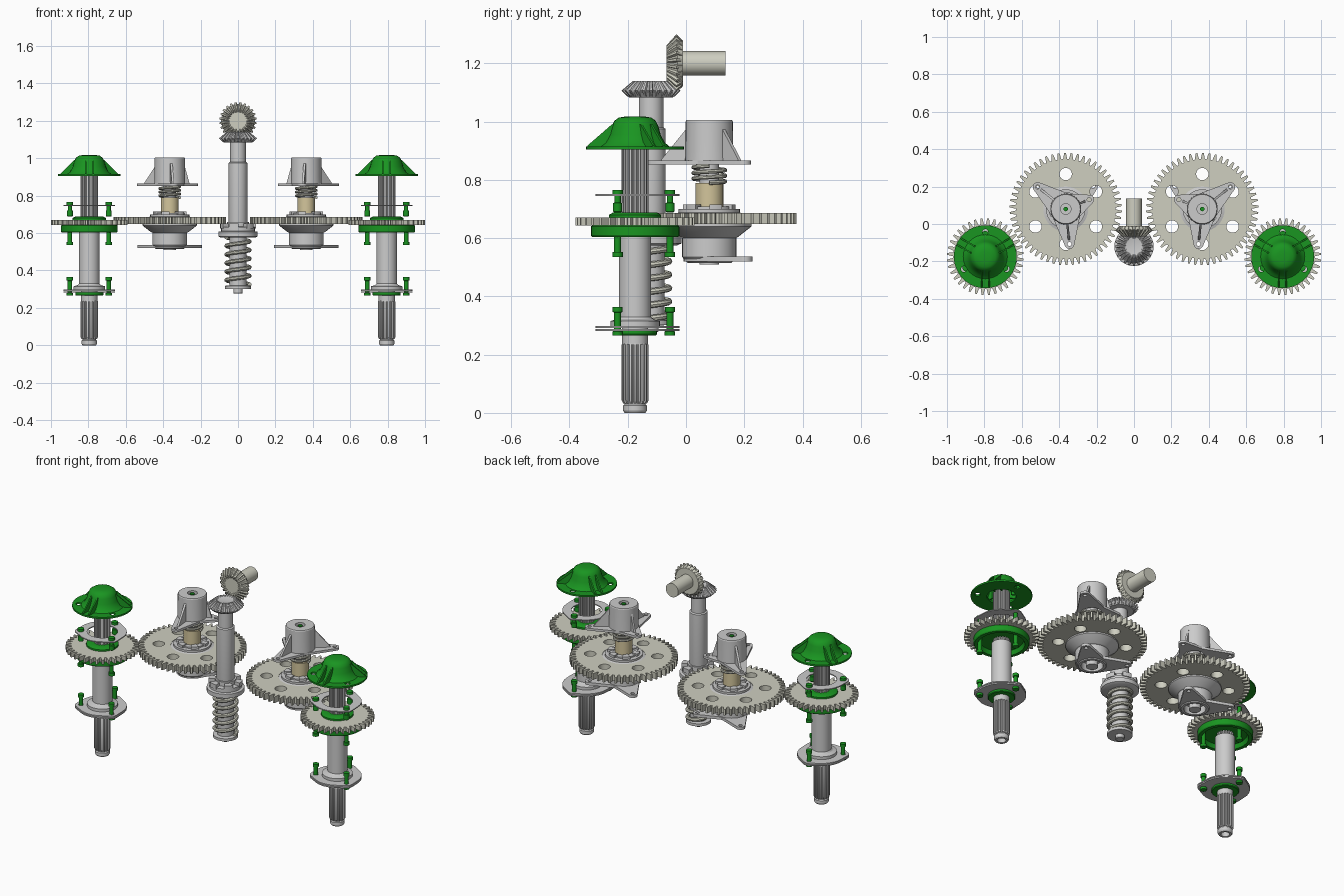
import bpy, bmesh, math
from math import sin, cos, pi, radians
from mathutils import Vector
from mathutils.geometry import convex_hull_2d

if "Cube" in bpy.data.objects:
    bpy.data.objects.remove(bpy.data.objects["Cube"])


def material(name, col):
    m = bpy.data.materials.new(name)
    m.diffuse_color = (*col, 1)
    m.use_nodes = True
    m.node_tree.nodes["Principled BSDF"].inputs["Base Color"].default_value = m.diffuse_color
    return m


GREEN = material("green", (0.01, 0.30, 0.015))
CREAM = material("cream", (0.62, 0.62, 0.53))
TAN = material("tan", (0.65, 0.56, 0.33))
origin = Vector((0, 0, 0))       # where the current assembly stands


def add(name, mesh, mat=None, rot=(0, 0, 0), offset=(0, 0, 0)):
    ob = bpy.data.objects.new(name, mesh)
    ob.location = origin + Vector(offset)
    ob.rotation_euler = rot
    mesh.materials.clear()
    if mat:
        mesh.materials.append(mat)
    bpy.context.collection.objects.link(ob)
    return ob


def circle(r, cx=0, cy=0, n=32):
    return [(cx + r * cos(2 * pi * i / n), cy + r * sin(2 * pi * i / n)) for i in range(n)]


def toothed(r, root, n, phase=0.0, tip=0.28, base=0.7):
    # outline with a tooth centred on the phase angle
    pts = []
    for i in range(n):
        for rad, f in ((root, -base / 2), (r, -tip / 2), (r, tip / 2), (root, base / 2)):
            a = phase + 2 * pi * (i + f) / n
            pts.append((rad * cos(a), rad * sin(a)))
    return pts


def sector(r0, r1, a0, a1, n=6):
    angs = [a0 + (a1 - a0) * i / n for i in range(n + 1)]
    return [(r1 * cos(a), r1 * sin(a)) for a in angs] + [(r0 * cos(a), r0 * sin(a)) for a in reversed(angs)]


def hull(*loops):
    pts = [p for l in loops for p in l]
    return [pts[i] for i in convex_hull_2d(pts)]


def loft(name, stages, outline=None, mat=None, **kw):
    # outline scaled by r at each (r, z), capped at both ends
    outline = outline or circle(1)
    bm = bmesh.new()
    rings = [[bm.verts.new((x * r, y * r, z)) for x, y in outline] for r, z in stages]
    n = len(outline)
    for a, b in zip(rings, rings[1:]):
        for i in range(n):
            bm.faces.new((a[i], a[(i + 1) % n], b[(i + 1) % n], b[i]))
    bm.faces.new(rings[0][::-1])
    bm.faces.new(rings[-1])
    bmesh.ops.recalc_face_normals(bm, faces=bm.faces)
    me = bpy.data.meshes.new(name)
    bm.to_mesh(me)
    bm.free()
    return add(name, me, mat, **kw)


def curve_mesh(cu):
    tmp = bpy.data.objects.new("tmp", cu)
    bpy.context.collection.objects.link(tmp)
    dg = bpy.context.evaluated_depsgraph_get()
    me = bpy.data.meshes.new_from_object(tmp.evaluated_get(dg))
    bpy.data.objects.remove(tmp)
    return me


def poly(cu, pts, cyclic):
    sp = cu.splines.new('POLY')
    sp.points.add(len(pts) - 1)
    for p, q in zip(sp.points, pts):
        p.co = (q[0], q[1], q[2] if len(q) > 2 else 0, 1)
    sp.use_cyclic_u = cyclic


def plate(name, loops, z0, z1, mat=None):
    # first loop is the outline, further loops are holes
    cu = bpy.data.curves.new(name, 'CURVE')
    cu.dimensions = '2D'
    cu.fill_mode = 'BOTH'
    cu.extrude = (z1 - z0) / 2
    for l in loops:
        poly(cu, l, True)
    return add(name, curve_mesh(cu), mat, offset=(0, 0, (z0 + z1) / 2))


def spring(name, r, wire, z0, z1, turns):
    cu = bpy.data.curves.new(name, 'CURVE')
    cu.dimensions = '3D'
    cu.bevel_depth = wire
    cu.bevel_resolution = 2
    cu.use_fill_caps = True
    n = int(turns * 24)
    poly(cu, [(r * cos(2 * pi * i / 24), r * sin(2 * pi * i / 24), z0 + (z1 - z0) * i / n)
              for i in range(n + 1)], False)
    add(name, curve_mesh(cu), CREAM)


def rib(name, ang, pts, side=0.0, t=0.006, mat=None):
    # thin gusset, profile pts are (radius, z)
    u, v = Vector((cos(ang), sin(ang), 0)), Vector((-sin(ang), cos(ang), 0))
    bm = bmesh.new()
    f = bm.faces.new([bm.verts.new(u * r + v * (side - t) + Vector((0, 0, z))) for r, z in pts])
    ex = bmesh.ops.extrude_face_region(bm, geom=[f])
    bmesh.ops.translate(bm, vec=v * 2 * t, verts=[e for e in ex['geom'] if isinstance(e, bmesh.types.BMVert)])
    bmesh.ops.recalc_face_normals(bm, faces=bm.faces)
    me = bpy.data.meshes.new(name)
    bm.to_mesh(me)
    bm.free()
    add(name, me, mat)


BOLTS = [(0.12 * cos(radians(a)), 0.12 * sin(radians(a))) for a in (90, 210, 330)]


def bolts(name, stages):
    for x, y in BOLTS:
        loft(name, stages, circle(1, n=16), GREEN, offset=(x, y, 0))


def outer_assembly(s):
    global origin
    origin = Vector((0.795 * s, -0.175, 0))
    mesh_ang = math.atan2(0.255, -0.43 * s)
    # splined shaft with sleeve
    loft("shaft_tip", [(.024, .06), (.024, 0), (.036, 0), (.041, .008), (.041, .025), (.036, .03), (.036, .04)])
    loft("lower_spline", [(.9, .033), (1, .042), (1, .235), (.9, .243)], toothed(.046, .039, 18, tip=.4))
    loft("shaft_core", [(.044, .235), (.044, .3)])
    loft("sleeve", [(.085, .297), (.085, .315), (.062, .322), (.055, .33), (.055, .606)])
    loft("upper_spline", [(1, .6), (1, .93)], toothed(.046, .039, 18, tip=.4))
    # lower bearing plates
    holes = [circle(.014, x, y, 16) for x, y in BOLTS]
    outline = hull(circle(.135), *[circle(.033, x, y, 16) for x, y in BOLTS])
    plate("lower_plate", [outline, circle(.05)] + holes, .281, .288)
    plate("lower_plate_top", [outline, circle(.05)] + holes, .291, .298)
    loft("lower_green_ring", [(.072, .266), (.075, .27), (.075, .281)], mat=GREEN)
    bolts("lower_bolt", [(.018, .266), (.018, .28), (.012, .281), (.012, .345), (.017, .346), (.017, .364)])
    # gear and green hub
    plate("small_gear", [toothed(.205, .172, 36, mesh_ang + pi / 36), circle(.05)], .643, .67, CREAM)
    loft("gear_hub", [(.056, .63), (.12, .63), (.128, .604), (.148, .604), (.152, .61), (.152, .64), (.145, .645), (.056, .645)], mat=GREEN)
    loft("gear_collar", [(.09, .668), (.09, .68), (.075, .688), (.05, .688)], mat=GREEN)
    bolts("hub_bolt", [(.018, .535), (.018, .552), (.012, .553), (.012, .635)])
    # upper retaining ring
    plate("upper_ring", [outline, circle(.085)] + holes, .745, .751)
    bolts("ring_bolt", [(.011, .688), (.016, .692), (.016, .72), (.011, .722), (.011, .746), (.018, .747), (.018, .766)])
    # cap
    plate("cap_flange", [circle(.168, n=48), circle(.08)] + [circle(.016, x * 1.1, y * 1.1, 16) for x, y in BOLTS],
          .905, .915, GREEN)
    loft("cap_dome", [(.04, 1.008), (.068, .99), (.077, .955), (.1, .905), (.118, .905), (.118, .915), (.102, .928),
                      (.088, .955), (.08, .985), (.071, 1.003), (.055, 1.014), (.03, 1.018)], mat=GREEN)
    for a in (30, 150, 270):
        for side in (-.02, .02):
            rib("cap_rib", radians(a), [(.05, .91), (.163, .91), (.163, .918), (.08, .99), (.05, .99)], side, .004, GREEN)


def idler_assembly(s):
    global origin
    origin = Vector((0.365 * s, 0.08, 0))
    ang = math.atan2(-0.255, 0.43 * s)
    # big gear with lightening holes
    six = [circle(.033, .187 * cos(a), .187 * sin(a), 24) for a in [pi / 6 + pi / 3 * i for i in range(6)]]
    plate("big_gear", [toothed(.3, .267, 54, ang), circle(.12)] + six, .648, .686, CREAM)
    loft("gear_boss", [(.09, .6), (.1, .605), (.145, .64), (.145, .652), (.13, .652), (.13, .68), (.105, .688), (.105, .7), (.07, .7)])
    plate("clutch_ring", [circle(.078), circle(.045)], .698, .708)
    for i in range(6):
        a = pi / 3 * i
        plate("clutch_dog", [sector(.055, .09, a, a + .5)], .698, .715)
    # bush, spring and lower housing
    loft("bush", [(.048, .6), (.048, .79)], mat=TAN)
    loft("spindle", [(.033, .51), (.033, .98)])
    spring("idler_spring", .054, .0075, .79, .848, 3)
    loft("lower_housing", [(.035, .56), (.06, .56), (.06, .515), (.075, .515), (.085, .525), (.093, .535), (.093, .6), (.085, .61)])
    for a in (40, 140):
        x, y = .19 * cos(radians(a)), .19 * sin(radians(a))
        plate("lower_arm", [hull(circle(.088), circle(.026, x, y, 24)), circle(.062), circle(.011, x, y, 16)], .52, .537)
    # top housing with three arms and gussets
    loft("top_housing", [(.045, .965), (.05, .855), (.083, .855), (.082, .9), (.081, 1.0), (.078, 1.005),
                         (.028, 1.005), (.028, .985)])
    loft("top_pin", [(.012, .98), (.012, 1.002)], circle(1, n=16), GREEN)
    for x, y in ((.15, .118), (-.125, .05), (.0 - .02, -.187)):
        x *= s
        plate("top_arm", [hull(circle(.082), circle(.026, x, y, 24)), circle(.052), circle(.011, x, y, 16)], .852, .866)
        d = math.hypot(x, y)
        rib("arm_gusset", math.atan2(y, x), [(.06, .86), (d - .02, .86), (d - .025, .872), (.079, .975), (.06, .975)])


for s in (-1, 1):
    outer_assembly(s)
    idler_assembly(s)

# centre shaft
origin = Vector((0, -0.12, 0))
loft("centre_shaft", [(.022, .277), (.025, .28), (.025, .3), (.07, .302), (.07, .318), (.046, .32), (.046, .58), (.05, .6),
                      (.05, .975), (.042, .98), (.042, 1.09)])
spring("centre_spring", .062, .011, .325, .578, 5.5)
loft("clutch_collar", [(.09, .575), (.105, .582), (.105, .607), (.09, .61), (.09, .632), (.06, .634), (.06, .66)])
for i in range(6):
    plate("collar_dog", [sector(.06, .095, pi / 3 * i, pi / 3 * i + .55)], .625, .652)
# bevel gear pair
loft("bevel_gear_body", [(.075, 1.083), (.09, 1.1), (.055, 1.136), (.04, 1.132)])
loft("bevel_gear_teeth", [(.082, 1.087), (.102, 1.106), (.062, 1.14), (.05, 1.136)], toothed(1, .86, 24, tip=.35))
origin = Vector((0, 0, 1.2))
back = (-pi / 2, 0, 0)
loft("bevel_pinion_body", [(.04, -.056), (.055, -.063), (.09, -.03), (.078, -.01)], mat=CREAM, rot=back)
loft("bevel_pinion_teeth", [(.05, -.06), (.062, -.067), (.1, -.033), (.082, -.014)],
     toothed(1, .86, 24, pi / 24, tip=.35), CREAM, rot=back)
loft("input_shaft", [(.042, -.02), (.042, .135)], mat=CREAM, rot=back)

# smooth round surfaces, keep edges sharp
for ob in bpy.context.scene.objects:
    ob.select_set(True)
    bpy.context.view_layer.objects.active = ob
bpy.ops.object.shade_smooth_by_angle(angle=radians(30))
